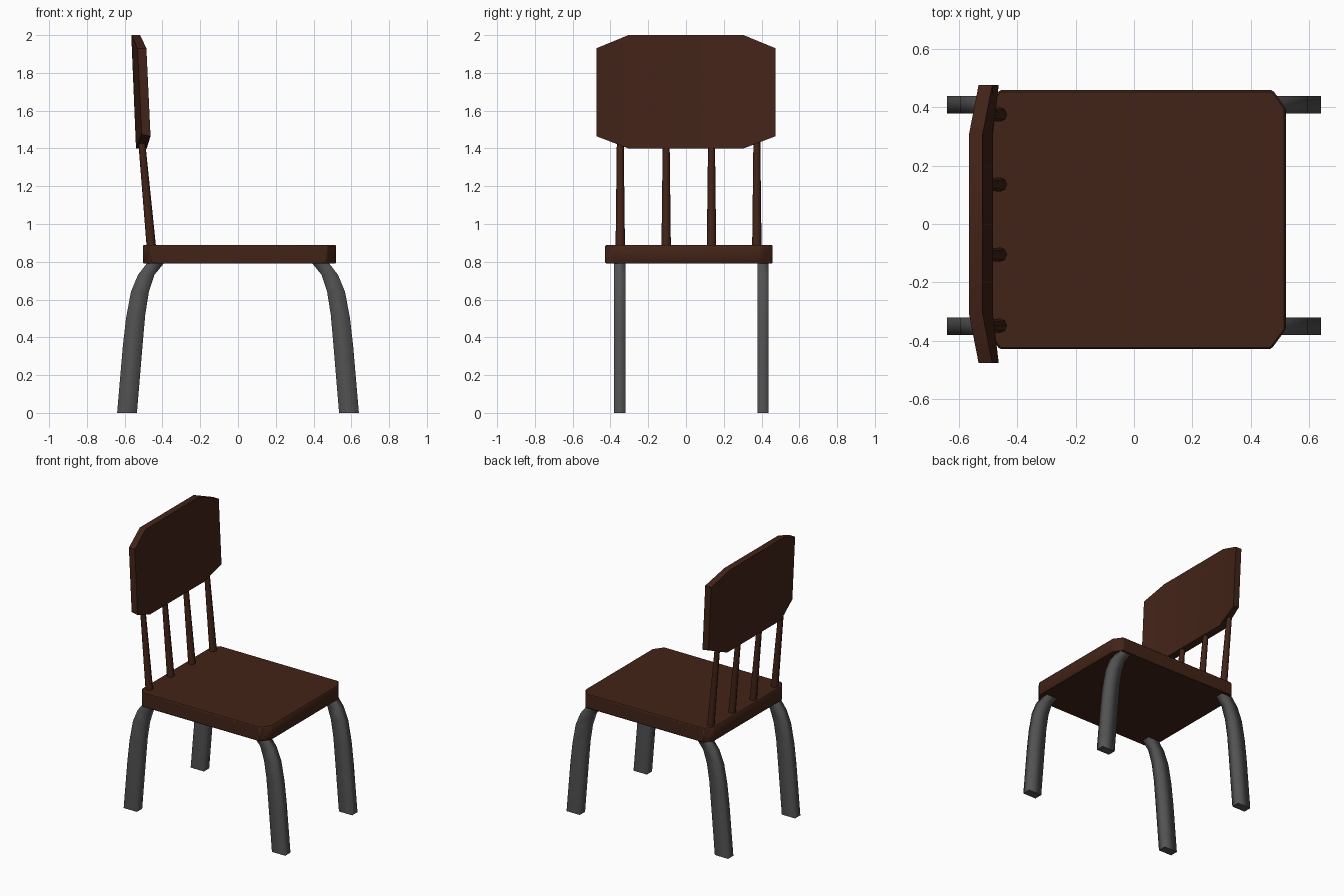
import bpy, bmesh, math

if "Cube" in bpy.data.objects:
    bpy.data.objects.remove(bpy.data.objects["Cube"])


def material(name, color):
    m = bpy.data.materials.new(name)
    m.diffuse_color = (*color, 1)
    m.use_nodes = True
    m.node_tree.nodes["Principled BSDF"].inputs["Base Color"].default_value = m.diffuse_color
    return m


wood = material("dark_wood", (0.055, 0.017, 0.009))
metal = material("dark_metal", (0.085, 0.085, 0.085))


def loft(name, sections, mat, smooth_sides=False):
    """Skin a list of equal-length rings and cap both ends."""
    bm = bmesh.new()
    rings = [[bm.verts.new(p) for p in s] for s in sections]
    n = len(rings[0])
    for a, b in zip(rings, rings[1:]):
        for i in range(n):
            j = (i + 1) % n
            f = bm.faces.new((a[i], a[j], b[j], b[i]))
            f.smooth = smooth_sides
    bm.faces.new(rings[0][::-1])
    bm.faces.new(rings[-1])
    bmesh.ops.recalc_face_normals(bm, faces=bm.faces)
    mesh = bpy.data.meshes.new(name)
    bm.to_mesh(mesh)
    bm.free()
    mesh.materials.append(mat)
    ob = bpy.data.objects.new(name, mesh)
    bpy.context.collection.objects.link(ob)
    return ob


def smooth_by_angle(ob, degrees):
    bpy.ops.object.select_all(action='DESELECT')
    ob.select_set(True)
    bpy.context.view_layer.objects.active = ob
    bpy.ops.object.shade_smooth_by_angle(angle=math.radians(degrees))


# Seat: slab with clipped corners and slightly eased edges
outline = [(-0.46, -0.428), (0.47, -0.428), (0.52, -0.36), (0.52, 0.395),
           (0.475, 0.458), (-0.46, 0.458), (-0.503, 0.40), (-0.503, -0.37)]
seat = loft("seat", [[(x, y, z) for x, y in outline] for z in (0.79, 0.89)], wood)
bevel = seat.modifiers.new("eased_edges", 'BEVEL')
bevel.width = 0.006
bevel.segments = 1
smooth_by_angle(seat, 50)

# Backrest: leaning panel with wings bent forward; (x, z) cross-sections
middle = [(-0.54, 1.40), (-0.483, 1.40), (-0.518, 2.0), (-0.565, 2.0)]
wing = [(-0.51, 1.475), (-0.463, 1.465), (-0.485, 1.93), (-0.532, 1.93)]
backrest = loft("backrest",
                [[(x, y, z) for x, z in s] for y, s in
                 ((-0.475, wing), (-0.305, middle), (0.305, middle), (0.475, wing))], wood)
smooth_by_angle(backrest, 30)

# Spindles: tapered rods leaning back from seat to backrest
for k, y in enumerate((-0.348, -0.105, 0.135, 0.375), 1):
    rings = [[(x + r * math.cos(i * math.pi / 4), y + r * math.sin(i * math.pi / 4), z)
              for i in range(8)]
             for x, z, r in ((-0.458, 0.87, 0.025), (-0.512, 1.46, 0.018))]
    loft(f"spindle_{k}", rings, wood, True)

# Legs: flat bars splaying out and down; (outer x, outer z, inner x, inner z)
path = [(0.64, 0.0, 0.535, 0.0), (0.61, 0.35, 0.506, 0.35), (0.593, 0.50, 0.491, 0.52),
        (0.567, 0.64, 0.472, 0.64), (0.53, 0.73, 0.443, 0.73), (0.48, 0.795, 0.39, 0.795)]
for end, sx in (("front", 1), ("back", -1)):
    for side, y in (("right", -0.35), ("left", 0.408)):
        rings = [[(sx * ox, y - 0.03, oz), (sx * ox, y + 0.03, oz),
                  (sx * ix, y + 0.03, iz), (sx * ix, y - 0.03, iz)]
                 for ox, oz, ix, iz in path]
        loft(f"{end}_{side}_leg", rings, metal, True)
